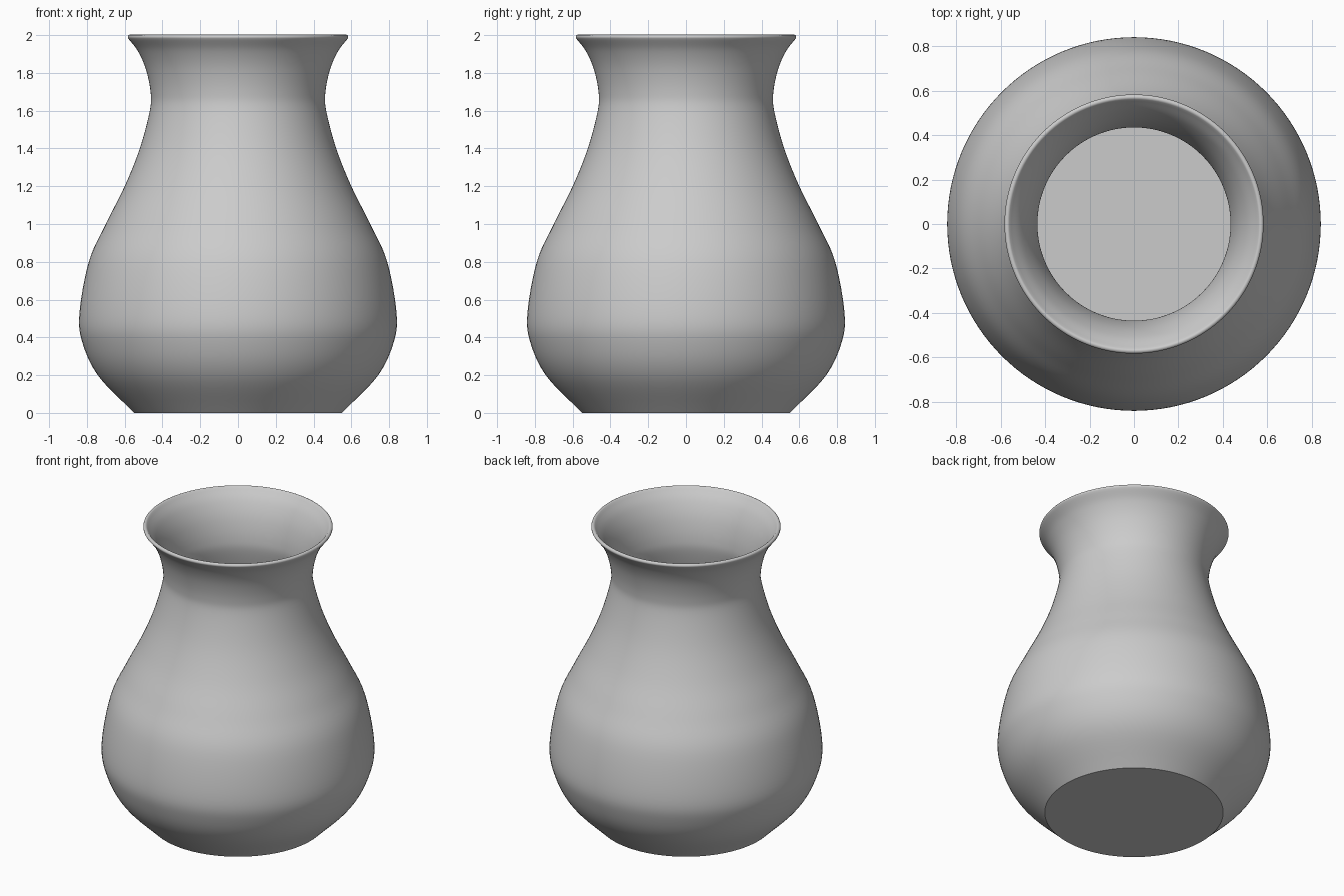
import bpy, bmesh, math
from mathutils import Vector

cube = bpy.data.objects.get("Cube")
if cube:
    bpy.data.objects.remove(cube, do_unlink=True)

WALL = 0.025
SEGMENTS = 128
STEPS = 6

# Grey clay
clay = bpy.data.materials.new("grey_clay")
clay.use_nodes = True
color = (0.6, 0.6, 0.6, 1)
clay.diffuse_color = color
clay.node_tree.nodes["Principled BSDF"].inputs["Base Color"].default_value = color


def smooth_path(points, steps):
    """Catmull-Rom curve through the points."""
    pts = [Vector(p) for p in points]
    pts = [2 * pts[0] - pts[1]] + pts + [2 * pts[-1] - pts[-2]]
    path = []
    for a, b, c, d in zip(pts, pts[1:], pts[2:], pts[3:]):
        for i in range(steps):
            t = i / steps
            path.append(0.5 * (2 * b + (c - a) * t + (2 * a - 5 * b + 4 * c - d) * t ** 2
                               + (3 * b - a - 3 * c + d) * t ** 3))
    return path + [pts[-2]]


# Outer wall as (radius, height)
outer = smooth_path([(0.55, 0), (0.735, 0.19), (0.82, 0.36), (0.84, 0.52), (0.79, 0.8),
                     (0.7, 1.0), (0.6, 1.2), (0.52, 1.4), (0.467, 1.6), (0.463, 1.7),
                     (0.488, 1.82), (0.53, 1.915), (0.581, 1.982)], STEPS)

# Inner wall, offset along the normals
normals = []
for i in range(len(outer)):
    tangent = (outer[min(i + 1, len(outer) - 1)] - outer[max(i - 1, 0)]).normalized()
    normals.append(Vector((tangent.y, -tangent.x)))
inner = [p - n * WALL for p, n in zip(outer, normals)]

# Rounded lip joining both walls
centre = (outer[-1] + inner[-1]) / 2
side, up = normals[-1], Vector((-normals[-1].y, normals[-1].x))
lip = [centre + WALL / 2 * (side * math.cos(a) + up * math.sin(a))
       for a in (math.pi * k / 8 for k in range(1, 8))]

inside = [p for p in reversed(inner) if p.y > WALL]
floor = Vector((inside[-1].x, WALL))
profile = outer + lip + inside + [floor]

# Lathe the profile and close the base and the inner floor
bm = bmesh.new()
rings = []
for r, z in profile:
    rings.append([bm.verts.new((r * math.cos(a), r * math.sin(a), z))
                  for a in (2 * math.pi * k / SEGMENTS for k in range(SEGMENTS))])
for low, high in zip(rings, rings[1:]):
    for k in range(SEGMENTS):
        n = (k + 1) % SEGMENTS
        bm.faces.new((low[k], low[n], high[n], high[k]))
bm.faces.new(rings[0][::-1])
bm.faces.new(rings[-1])
bmesh.ops.recalc_face_normals(bm, faces=bm.faces)

mesh = bpy.data.meshes.new("vase")
bm.to_mesh(mesh)
bm.free()
mesh.materials.append(clay)
vase = bpy.data.objects.new("vase", mesh)
bpy.context.collection.objects.link(vase)
bpy.context.view_layer.objects.active = vase
vase.select_set(True)
bpy.ops.object.shade_smooth_by_angle(angle=math.radians(35))
